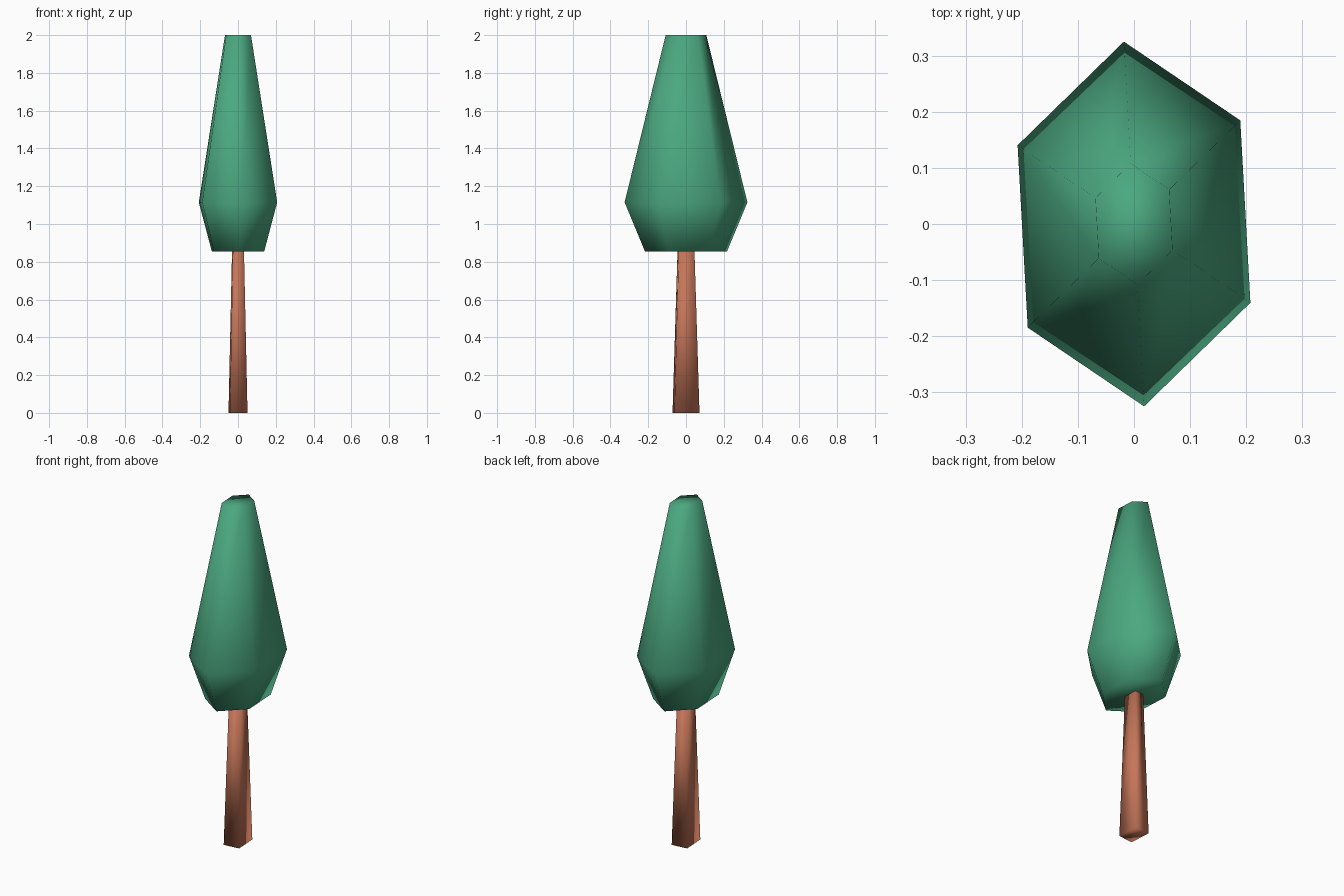
import bpy, bmesh, math

if "Cube" in bpy.data.objects:
    bpy.data.objects.remove(bpy.data.objects["Cube"])

TWIST = math.radians(4.5)   # whole tree is turned slightly
SQUASH = 0.705              # and narrowed along x


def material(name, rgb):
    m = bpy.data.materials.new(name)
    m.diffuse_color = (*rgb, 1)
    m.use_nodes = True
    m.node_tree.nodes["Principled BSDF"].inputs["Base Color"].default_value = m.diffuse_color
    return m


def lathe(name, sides, start, profile, mat):
    """Stack of polygon rings given as (radius, z), capped at both ends."""
    bm = bmesh.new()
    rings = []
    for r, z in profile:
        ring = []
        for i in range(sides):
            a = start + TWIST + i * math.tau / sides
            ring.append(bm.verts.new((SQUASH * r * math.cos(a), r * math.sin(a), z)))
        rings.append(ring)
    for lo, hi in zip(rings, rings[1:]):
        for i in range(sides):
            j = (i + 1) % sides
            bm.faces.new((lo[i], lo[j], hi[j], hi[i]))
    bm.faces.new(rings[0][::-1])
    bm.faces.new(rings[-1])
    for f in bm.faces:
        f.smooth = True
    me = bpy.data.meshes.new(name)
    bm.to_mesh(me)
    bm.free()
    me.materials.append(mat)
    ob = bpy.data.objects.new(name, me)
    bpy.context.collection.objects.link(ob)
    return ob


green = material("leaf green", (0.07, 0.39, 0.216))
brown = material("bark brown", (0.56, 0.18, 0.10))

# Four-sided tapering trunk
lathe("trunk", 4, math.radians(45), [(0.094, 0), (0.059, 0.857)], brown)

# Six-sided crown
lathe("crown", 6, math.radians(30), [(0.218, 0.855), (0.326, 1.115), (0.108, 2.0)], green)
